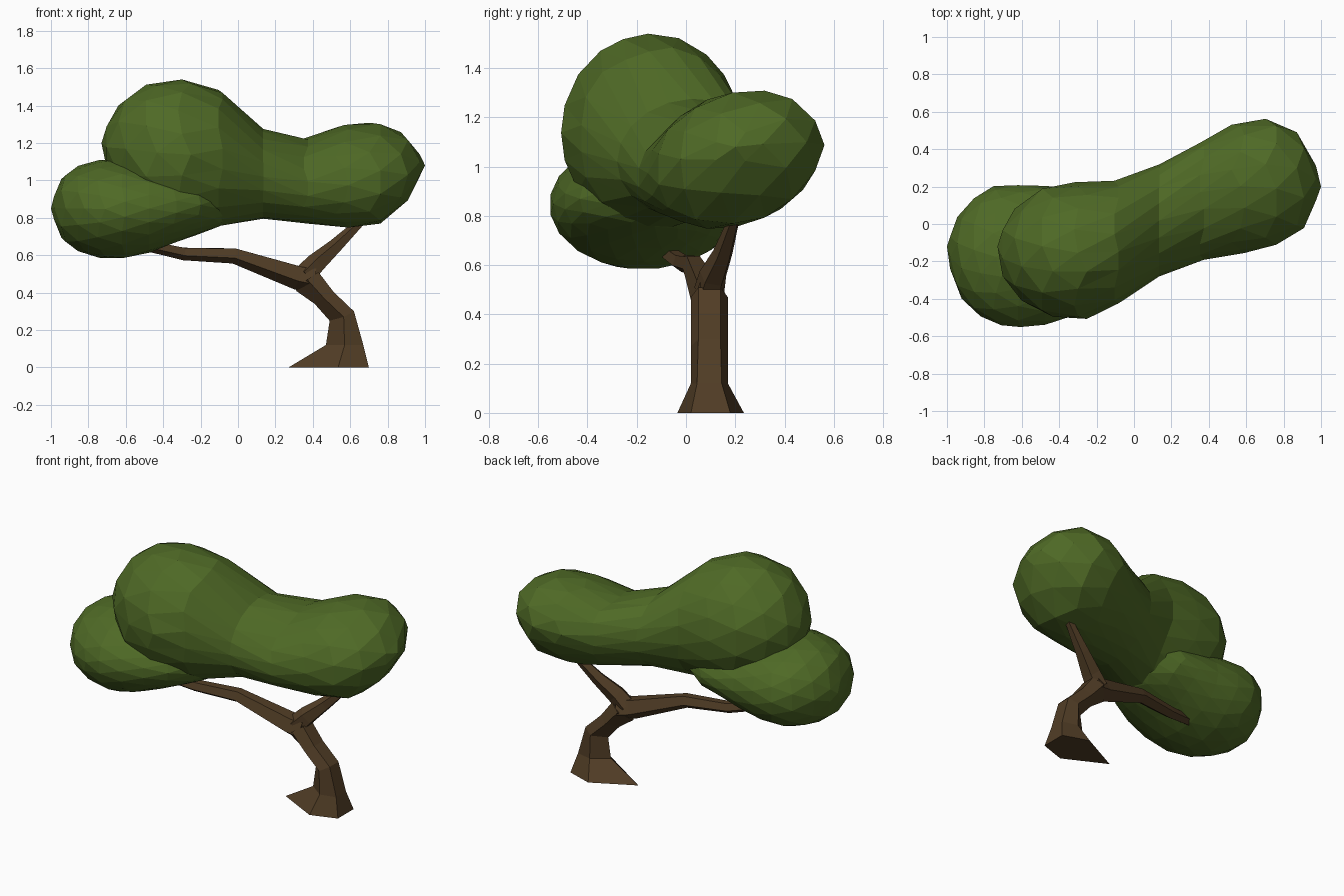
import bpy, bmesh, math
from mathutils import Vector

if "Cube" in bpy.data.objects:
    bpy.data.objects.remove(bpy.data.objects["Cube"])


def material(name, rgb):
    m = bpy.data.materials.new(name)
    m.diffuse_color = (*rgb, 1)
    m.use_nodes = True
    m.node_tree.nodes["Principled BSDF"].inputs["Base Color"].default_value = m.diffuse_color
    return m


LEAF = material("leaf green", (0.078, 0.143, 0.019))
BARK = material("bark brown", (0.083, 0.047, 0.019))


def finish(name, bm, mat):
    bmesh.ops.recalc_face_normals(bm, faces=bm.faces[:])
    me = bpy.data.meshes.new(name)
    bm.to_mesh(me)
    bm.free()
    me.materials.append(mat)
    ob = bpy.data.objects.new(name, me)
    bpy.context.collection.objects.link(ob)
    return ob


def lookup(table, x):
    """Interpolate a list of (x, low, high) stations."""
    for a, b in zip(table, table[1:]):
        if x <= b[0]:
            f = max(0, (x - a[0]) / (b[0] - a[0]))
            return [a[i] + f * (b[i] - a[i]) for i in (1, 2)]
    return table[-1][1:]


def foliage(name, ys, zs, lean=0.0):
    """Icosphere stretched along x to follow top (ys) and front (zs) outlines."""
    bm = bmesh.new()
    bmesh.ops.create_icosphere(bm, subdivisions=3, radius=1)
    x0, x1 = ys[0][0], ys[-1][0]
    for v in bm.verts:
        u, a, b = v.co.z, v.co.x, v.co.y
        r = math.hypot(a, b)
        a, b = (a / r, b / r) if r > 1e-4 else (0, 0)
        x = x0 + (x1 - x0) * (u + 1) / 2
        y_lo, y_hi = lookup(ys, x)
        z_lo, z_hi = lookup(zs, x)
        dy = a * (y_hi - y_lo) / 2 * 1.02
        dz = b * (z_hi - z_lo) / 2 * 1.02
        tilt = lean * min(1, max(0, x / 0.4))
        v.co = (x, (y_lo + y_hi) / 2 + dy, (z_lo + z_hi) / 2 + dz + tilt * dy)
    return finish(name, bm, LEAF)


# Long main crown: tall left dome flowing into the right dome
foliage("main_crown",
        [(-.73, -.12, -.12), (-.70, -.29, .0), (-.62, -.39, .1), (-.5, -.48, .19),
         (-.35, -.5, .215), (-.2, -.5, .22), (-.05, -.4, .235), (.2, -.23, .34),
         (.5, -.16, .52), (.73, -.13, .56), (.88, -.05, .48), (.95, .03, .40), (1, .2, .2)],
        [(-.73, 1.2, 1.2), (-.70, 1.05, 1.3), (-.65, .95, 1.4), (-.52, .82, 1.5),
         (-.35, .74, 1.535), (-.17, .75, 1.525), (-.03, .77, 1.43), (.12, .80, 1.28),
         (.2, .80, 1.23), (.35, .78, 1.215), (.6, .755, 1.30), (.78, .78, 1.30),
         (.93, .92, 1.22), (1, 1.08, 1.08)], lean=.15)

# Lower left crown, tapering into the main crown
foliage("low_crown",
        [(-1, -.12, -.12), (-.97, -.33, .0), (-.88, -.45, .12), (-.8, -.5, .185),
         (-.68, -.545, .21), (-.55, -.55, .2), (-.35, -.5, .19), (-.15, -.4, .17), (.05, -.1, -.1)],
        [(-1, .85, .85), (-.97, .74, .97), (-.94, .68, 1.02), (-.87, .63, 1.07),
         (-.72, .585, 1.11), (-.55, .59, 1.1), (-.35, .665, 1.05), (-.1, .755, 1.0), (.05, .85, .85)])


def loft(name, rings):
    """Skin five-sided rings and cap both ends."""
    bm = bmesh.new()
    vs = [[bm.verts.new(p) for p in ring] for ring in rings]
    for a, b in zip(vs, vs[1:]):
        for i in range(5):
            j = (i + 1) % 5
            bm.faces.new((a[i], a[j], b[j], b[i]))
    bm.faces.new(vs[0])
    bm.faces.new(vs[-1])
    return finish(name, bm, BARK)


def trunk_ring(toe, mid, back, yc, wm, wb):
    """Mirrored pentagon: toe vertex on the left, flat face on the right."""
    return [(toe[0], yc, toe[1]), (mid[0], yc - wm, mid[1]), (back[0], yc - wb, back[1]),
            (back[0], yc + wb, back[1]), (mid[0], yc + wm, mid[1])]


def branch(name, path):
    """Pentagonal tube along (x, y, z, radius) points."""
    pts = [Vector(p[:3]) for p in path]
    rings = []
    for i, p in enumerate(pts):
        t = (pts[min(i + 1, len(pts) - 1)] - pts[max(i - 1, 0)]).normalized()
        side = (Vector((0, 1, 0)) - t * t.y).normalized()
        up = t.cross(side)
        r = path[i][3]
        rings.append([p + r * (math.cos(k * math.tau / 5) * up + math.sin(k * math.tau / 5) * side)
                      for k in range(5)])
    return loft(name, rings)


# Crooked trunk with a flared foot
loft("trunk", [
    trunk_ring((.27, 0), (.535, 0), (.70, 0), .10, .135, .08),
    trunk_ring((.47, .12), (.57, .12), (.67, .12), .095, .075, .05),
    trunk_ring((.49, .25), (.565, .27), (.62, .30), .095, .075, .045),
    trunk_ring((.41, .34), (.46, .37), (.51, .405), .095, .075, .045),
    trunk_ring((.31, .41), (.37, .47), (.43, .51), .095, .075, .045)])

# Two branches from the fork
branch("left_branch", [(.40, .10, .47, .075), (.32, .085, .485, .07), (-.02, .03, .60, .045),
                       (-.29, -.02, .61, .037), (-.52, -.09, .66, .03)])
branch("right_branch", [(.36, .095, .49, .065), (.42, .11, .555, .058), (.52, .15, .645, .042),
                        (.68, .20, .80, .022)])
